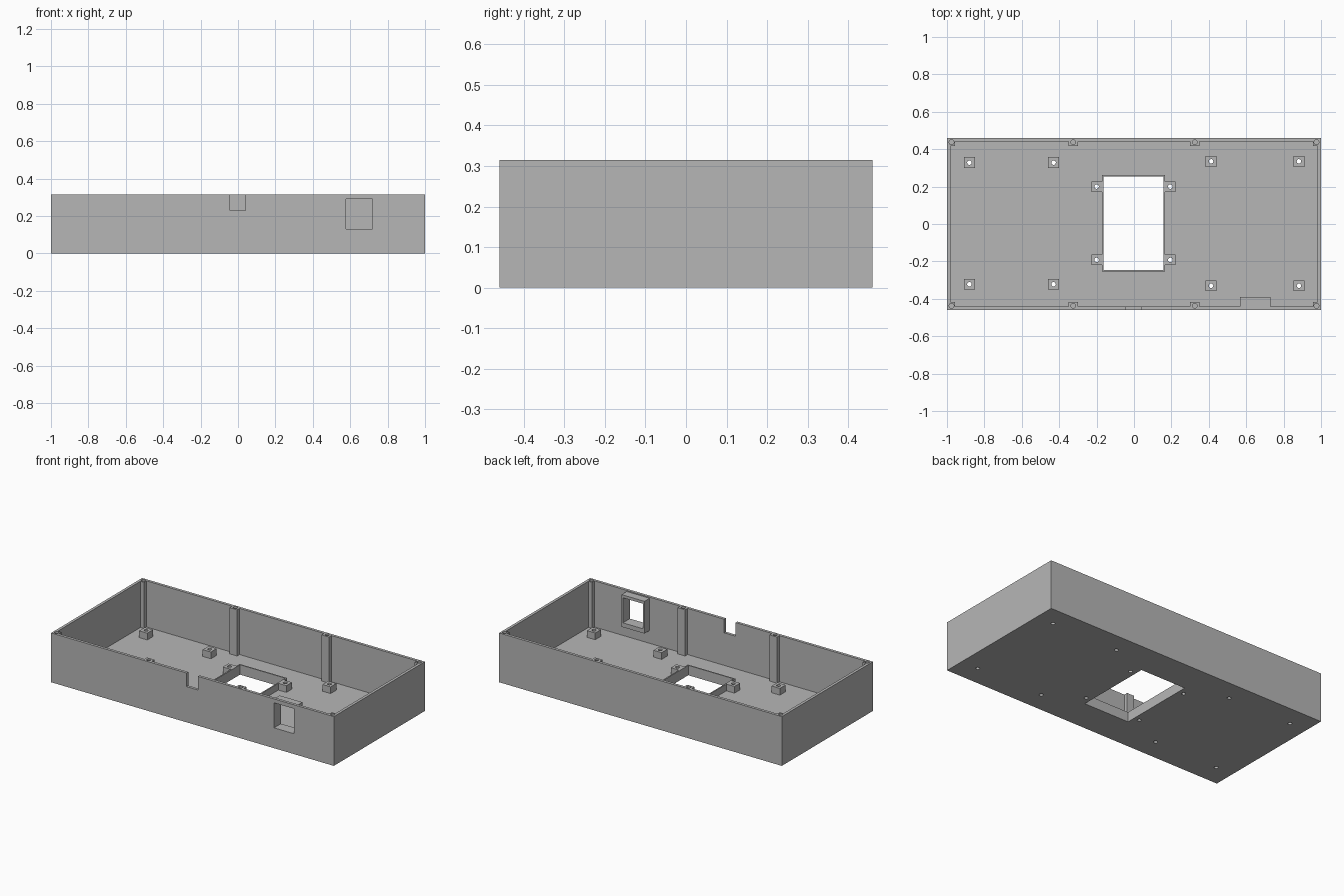
import bpy
import bmesh
from mathutils import Matrix, Vector

cube = bpy.data.objects.get("Cube")
if cube:
    bpy.data.objects.remove(cube, do_unlink=True)

# Main dimensions
HX, HY, TOP = 1.0, 0.46, 0.315
WALL, FLOOR, BOSS_TOP = 0.018, 0.02, 0.063
IX, IY = HX - WALL, HY - WALL

grey = bpy.data.materials.new("plain grey")
grey.use_nodes = True
grey.diffuse_color = (0.47, 0.47, 0.47, 1)
grey.node_tree.nodes["Principled BSDF"].inputs["Base Color"].default_value = (0.47, 0.47, 0.47, 1)


def add_box(bm, lo, hi):
    lo, hi = Vector(lo), Vector(hi)
    size = Matrix.Diagonal((*(hi - lo), 1))
    bmesh.ops.create_cube(bm, size=1, matrix=Matrix.Translation((lo + hi) / 2) @ size)


def add_cylinder(bm, x, y, z0, z1, radius):
    bmesh.ops.create_cone(bm, cap_ends=True, segments=20, radius1=radius, radius2=radius,
                          depth=z1 - z0, matrix=Matrix.Translation((x, y, (z0 + z1) / 2)))


def finish(name, bm):
    mesh = bpy.data.meshes.new(name)
    bm.to_mesh(mesh)
    bm.free()
    mesh.materials.append(grey)
    obj = bpy.data.objects.new(name, mesh)
    bpy.context.collection.objects.link(obj)
    return obj


def box(name, lo, hi):
    bm = bmesh.new()
    add_box(bm, lo, hi)
    return finish(name, bm)


def cut(obj, *cutters):
    for cutter in cutters:
        mod = obj.modifiers.new("cut", 'BOOLEAN')
        mod.operation = 'DIFFERENCE'
        mod.solver = 'EXACT'
        mod.object = cutter
    graph = bpy.context.evaluated_depsgraph_get()
    mesh = bpy.data.meshes.new_from_object(obj.evaluated_get(graph))
    obj.modifiers.clear()
    obj.data = mesh


# Screw positions
floor_screws = [(x, y) for x in (-0.88, -0.43) for y in (-0.322, 0.328)]
floor_screws += [(x, y) for x in (0.412, 0.882) for y in (-0.33, 0.335)]
opening_screws = [(x, y) for x in (-0.2, 0.194) for y in (-0.192, 0.2)]
wall_screws = [(x, s * 0.437) for x in (-0.325, 0.325) for s in (-1, 1)]
corner_screws = [(s * 0.976, t * 0.437) for s in (-1, 1) for t in (-1, 1)]

# Cutters
cavity = box("cavity_cutter", (-IX, -IY, FLOOR), (IX, IY, TOP + 0.1))
opening = box("opening_cutter", (-0.163, -0.247, -0.1), (0.157, 0.253, 0.2))
notch = box("notch_cutter", (-0.042, -HY - 0.05, 0.228), (0.039, -IY + 0.01, TOP + 0.1))
window = box("window_cutter", (0.577, -HY - 0.05, 0.13), (0.719, -0.35, 0.29))
bm = bmesh.new()
for x, y in floor_screws + opening_screws:
    add_cylinder(bm, x, y, -0.05, 0.15, 0.012)
for x, y in wall_screws + corner_screws:
    add_cylinder(bm, x, y, 0.2, TOP + 0.05, 0.013)
screws = finish("screw_hole_cutter", bm)
cutters = [cavity, opening, notch, window, screws]

# Open tray
cut(box("case_shell", (-HX, -HY, 0), (HX, HY, TOP)), *cutters)

# Raised rim around the floor opening
rim = box("opening_rim", (-0.171, -0.255, FLOOR), (0.165, 0.261, BOSS_TOP))
cut(rim, opening)

# Square standoffs on the floor
for i, (x, y) in enumerate(floor_screws):
    cut(box(f"floor_standoff_{i + 1}", (x - 0.029, y - 0.029, FLOOR),
            (x + 0.029, y + 0.029, BOSS_TOP)), screws)
for i, (x, y) in enumerate(opening_screws):
    edge = -0.171 if x < 0 else 0.165
    outer = x + (-0.028 if x < 0 else 0.028)
    cut(box(f"opening_standoff_{i + 1}", (min(edge, outer), y - 0.028, FLOOR),
            (max(edge, outer), y + 0.028, BOSS_TOP)), screws)

# Full-height screw columns along the long walls and in the corners
for i, (x, y) in enumerate(wall_screws):
    y0, y1 = sorted((IY if y > 0 else -IY, 0.417 if y > 0 else -0.417))
    cut(box(f"wall_column_{i + 1}", (x - 0.026, y0, FLOOR), (x + 0.026, y1, TOP)), screws)
for i, (x, y) in enumerate(corner_screws):
    sx, sy = (1 if x > 0 else -1), (1 if y > 0 else -1)
    x0, x1 = sorted((sx * IX, sx * 0.957))
    y0, y1 = sorted((sy * IY, sy * 0.417))
    cut(box(f"corner_column_{i + 1}", (x0, y0, FLOOR), (x1, y1, TOP)), screws)

# Deep frame behind the front window
frame = box("window_frame", (0.567, -IY, 0.102), (0.729, -0.39, 0.308))
cut(frame, window)

for cutter in cutters:
    bpy.data.objects.remove(cutter, do_unlink=True)
